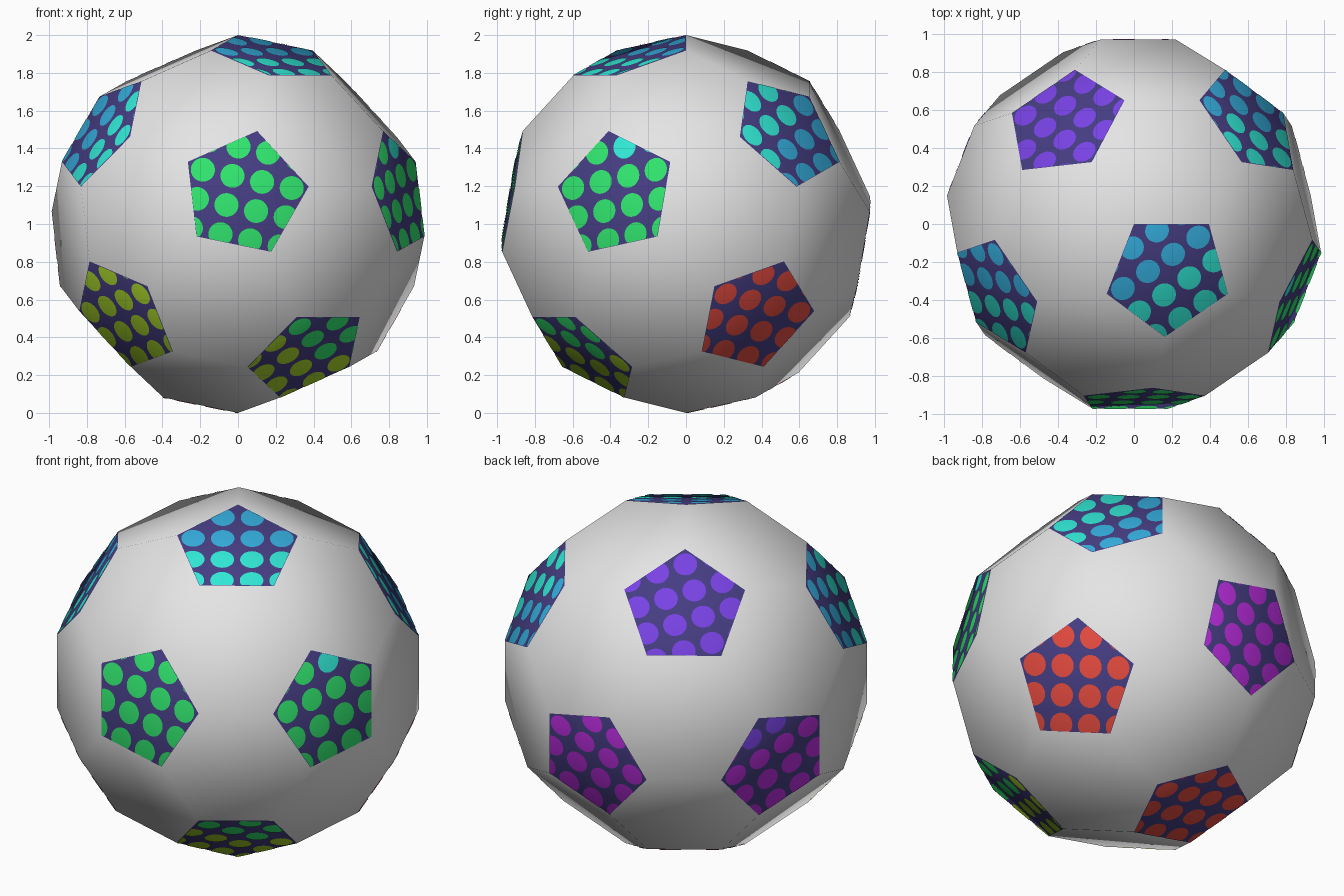
import bpy, bmesh, math
from mathutils import Vector, Matrix

if "Cube" in bpy.data.objects:
    bpy.data.objects.remove(bpy.data.objects["Cube"])

UP = Vector((0, 0, 1))
COLOURS = {
    "white": (0.78, 0.78, 0.78), "indigo": (0.06, 0.047, 0.225),
    "purple": (0.19, 0.055, 0.78), "blue": (0.035, 0.42, 0.72),
    "cyan": (0.03, 0.80, 0.66), "green": (0.03, 0.78, 0.155),
    "olive": (0.40, 0.68, 0.024), "red": (0.78, 0.07, 0.05),
    "magenta": (0.50, 0.026, 0.74),
}
NAMES = list(COLOURS)
MATS = []
for name, rgb in COLOURS.items():
    m = bpy.data.materials.new(name)
    m.diffuse_color = (*rgb, 1)
    m.use_nodes = True
    m.node_tree.nodes["Principled BSDF"].inputs["Base Color"].default_value = m.diffuse_color
    MATS.append(m)


def finish(bm, name):
    """Turn a bmesh into an object with rounded, ball-like normals."""
    me = bpy.data.meshes.new(name)
    bm.to_mesh(me)
    bm.free()
    for m in MATS:
        me.materials.append(m)
    for p in me.polygons:
        p.use_smooth = True
    me.normals_split_custom_set_from_vertices([v.co.normalized() for v in me.vertices])
    ob = bpy.data.objects.new(name, me)
    ob.location.z = 1
    bpy.context.collection.objects.link(ob)


# Pentagon axes: one corner of the ball points straight up, one edge runs along x
edge = 0.40355
tilt = math.asin(edge / (2 * math.sin(math.pi / 5)))
cx = math.cos(tilt) * (edge ** 2 / 2) / (edge * math.sqrt(1 - edge ** 2 / 4))
first = Vector((cx, -math.sqrt(math.sin(tilt) ** 2 - cx ** 2), math.cos(tilt)))
swing = Matrix.Rotation(math.atan(2), 3, first.cross(UP))
ring = [Matrix.Rotation(math.radians(72 * k), 3, first) @ (swing @ first) for k in range(5)]
axes = [first] + ring
axes += [-a for a in axes]


def corners(c):
    return [((2 * c + n) / 3).normalized() for n in axes if 0.3 < c.dot(n) < 0.6]


# Ball: white hexagons and indigo pentagons
bm = bmesh.new()
for c in axes:
    for p in corners(c):
        bm.verts.new(p)
bmesh.ops.convex_hull(bm, input=bm.verts[:])
bmesh.ops.dissolve_limit(bm, angle_limit=0.05, verts=bm.verts[:], edges=bm.edges[:])
bmesh.ops.recalc_face_normals(bm, faces=bm.faces[:])
for f in bm.faces:
    f.material_index = NAMES.index("indigo" if len(f.verts) == 5 else "white")
finish(bm, "ball")

# Dot colours per pentagon: main, second, direction of second, its threshold
SPEC = [
    ("cyan", "blue", (-0.56, 0.83, 0), 0.0),
    ("purple", "purple", (0, 0, 1), 0),
    ("cyan", "blue", (0, 0.9, 0.45), 0.0),
    ("green", "green", (0, 0, 1), 0),
    ("green", "cyan", (0, 0, 1), 0.22),
    ("cyan", "blue", (0, 0.9, -0.3), 0.0),
    ("red", "red", (0, 0, 1), 0),
    ("olive", "green", (0.3, 0, 0.9), 0.02),
    ("red", "red", (0, 0, 1), 0),
    ("magenta", "magenta", (0, 0, 1), 0),
    ("magenta", "purple", (0, 0, 1), 0.18),
    ("olive", "olive", (0, 0, 1), 0),
]
STEP, RADIUS = 0.16, 0.064

# Dots: a square grid of thin discs trimmed to each pentagon
for k, (c, (main, second, way, limit)) in enumerate(zip(axes, SPEC)):
    pts = corners(c)
    mid = sum(pts, Vector()) / 5
    v = (max(pts, key=lambda p: p.z + 0.01 * p.x) - mid).normalized()
    if k == 1:
        v = Matrix.Rotation(math.radians(-72), 3, c) @ v
    u = v.cross(c)
    bm = bmesh.new()
    for i in range(-3, 3):
        for j in range(-3, 3):
            d = u * STEP * (i + 0.5) + v * STEP * (j + 0.5)
            disc = [bm.verts.new(mid + c * 0.003 + d + RADIUS *
                                 (u * math.cos(a * math.pi / 14) + v * math.sin(a * math.pi / 14)))
                    for a in range(28)]
            f = bm.faces.new(disc)
            f.material_index = NAMES.index(second if d.dot(Vector(way)) > limit else main)
    for p in pts:
        out = mid - p
        bmesh.ops.bisect_plane(bm, geom=bm.verts[:] + bm.edges[:] + bm.faces[:],
                               plane_co=mid + out * math.cos(math.pi / 5) * 0.995,
                               plane_no=out.normalized(), clear_outer=True)
    for f in bm.faces:
        f.normal_update()
        if f.normal.dot(c) < 0:
            f.normal_flip()
    finish(bm, "dots_%02d" % (k + 1))
